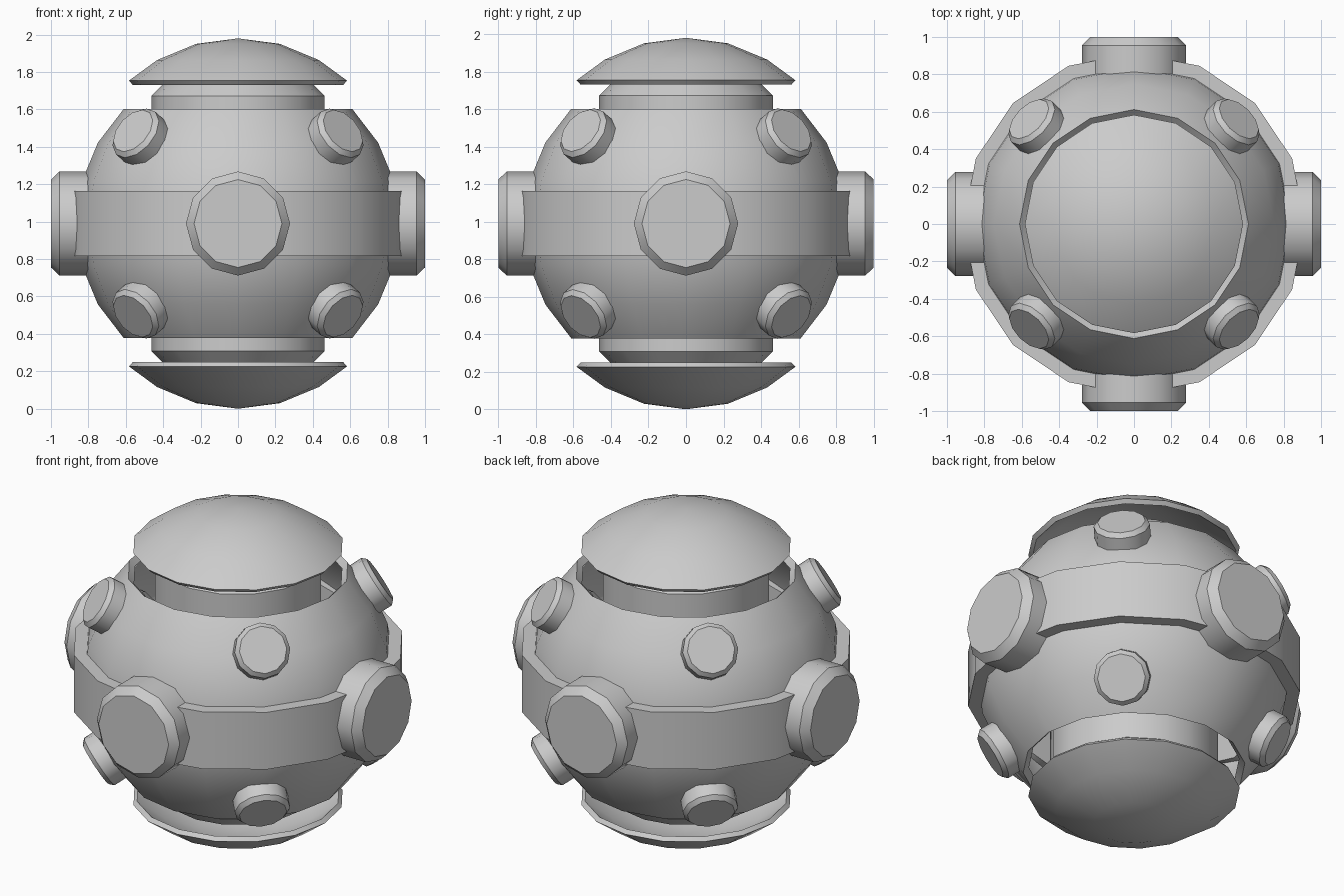
import bpy, bmesh
from math import sin, cos, pi, radians
from mathutils import Vector, Matrix

if "Cube" in bpy.data.objects:
    bpy.data.objects.remove(bpy.data.objects["Cube"])

CZ = 0.99      # height of the centre
R = 0.865      # body sphere radius
T = 0.03       # cap thickness
centre = Matrix.Translation((0, 0, CZ))


def finish(bm, name, matrix):
    bmesh.ops.recalc_face_normals(bm, faces=bm.faces)
    bm.transform(matrix)
    bmesh.ops.recalc_face_normals(bm, faces=bm.faces)
    me = bpy.data.meshes.new(name)
    bm.to_mesh(me)
    bm.free()
    ob = bpy.data.objects.new(name, me)
    bpy.context.collection.objects.link(ob)
    bpy.ops.object.select_all(action='DESELECT')
    ob.select_set(True)
    bpy.context.view_layer.objects.active = ob
    bpy.ops.object.shade_smooth_by_angle(angle=radians(35))
    return ob


def lathe(name, profile, sides, matrix, closed=False):
    """Spin (radius, height) points about z; closed joins last to first."""
    bm = bmesh.new()
    rings = []
    for r, z in profile:
        n = 1 if r < 1e-6 else sides
        rings.append([bm.verts.new((r * cos(2 * pi * i / sides), r * sin(2 * pi * i / sides), z))
                      for i in range(n)])
    pairs = list(zip(rings, rings[1:])) + ([(rings[-1], rings[0])] if closed else [])
    for a, b in pairs:
        for i in range(sides):
            j = (i + 1) % sides
            if len(a) == 1:
                bm.faces.new([a[0], b[j], b[i]])
            elif len(b) == 1:
                bm.faces.new([a[i], a[j], b[0]])
            else:
                bm.faces.new([a[i], a[j], b[j], b[i]])
    # flat end discs
    if not closed:
        for ring in (rings[0], rings[-1]):
            if len(ring) > 1:
                bm.faces.new(ring)
    return finish(bm, name, matrix)


def arc(radius, degs, dz=0.0):
    """Points on a circle, angles measured from the equator."""
    return [(radius * cos(radians(d)), radius * sin(radians(d)) + dz) for d in degs]


def aim(direction):
    """Turn +z towards a direction, starting at the body centre."""
    return centre @ Vector(direction).to_track_quat('Z', 'Y').to_matrix().to_4x4()


# Main hollow body, open at both poles
angles = [-45, -30, -15, 0, 15, 30, 45]
lathe("body_shell", arc(R, angles) + arc(R - 0.045, angles[::-1]), 16, centre, closed=True)

# Equator band
lathe("equator_band", [(0.915, -0.173), (0.915, 0.173), (0.80, 0.173), (0.80, -0.173)],
      16, centre, closed=True)

# Inner core with chamfered ends, showing as the necks
lathe("inner_core", [(0.40, -0.745), (0.463, -0.682), (0.463, 0.682), (0.40, 0.745)], 16, centre)

# Raised domed caps, from outer pole round the rim to inner pole
cap_angles = [90, 75, 60, 47.6]
cap = arc(R, cap_angles, 0.125) + arc(R - T, cap_angles[::-1], 0.125)
for name, s in (("top_cap", 1), ("bottom_cap", -1)):
    lathe(name, cap, 16, centre @ Matrix.Diagonal((1, 1, s, 1)))

# Four large side ports
for name, d in (("front", (0, -1, 0)), ("back", (0, 1, 0)), ("right", (1, 0, 0)), ("left", (-1, 0, 0))):
    lathe(name + "_port", [(0.278, 0.72), (0.278, 0.955), (0.235, 1.0)], 12, aim(d))

# Eight small corner ports
for sx, side in ((-1, "left"), (1, "right")):
    for sy, face in ((-1, "front"), (1, "back")):
        for sz, level in ((-1, "lower"), (1, "upper")):
            lathe(f"{level}_{face}_{side}_port", [(0.155, 0.78), (0.155, 0.912), (0.132, 0.936)],
                  12, aim((0.6 * sx, 0.6 * sy, 0.53 * sz)))
